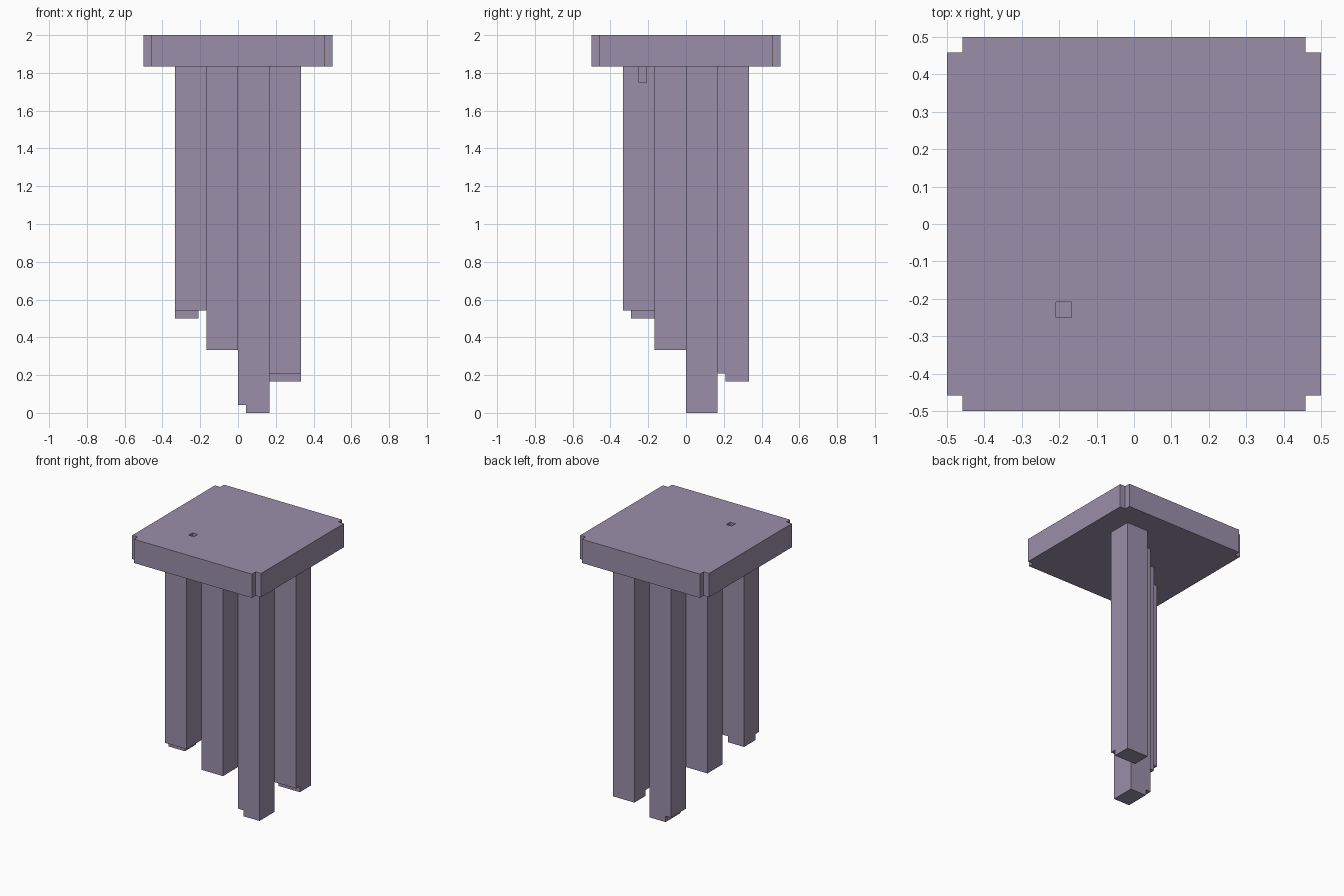
import bpy, bmesh

if "Cube" in bpy.data.objects:
    bpy.data.objects.remove(bpy.data.objects["Cube"])

U = 1 / 24  # block unit: every part sits on this grid

mauve = bpy.data.materials.new("dusty mauve")
mauve.diffuse_color = (0.328, 0.275, 0.402, 1)
mauve.use_nodes = True
mauve.node_tree.nodes["Principled BSDF"].inputs["Base Color"].default_value = mauve.diffuse_color


def prism(name, outline, z0, z1):
    """Extrude an outline (in block units) from z0 to z1."""
    bm = bmesh.new()
    base = bm.faces.new([bm.verts.new((x * U, y * U, z0 * U)) for x, y in outline])
    top = bmesh.ops.extrude_face_region(bm, geom=[base])["geom"]
    verts = [v for v in top if isinstance(v, bmesh.types.BMVert)]
    bmesh.ops.translate(bm, verts=verts, vec=(0, 0, (z1 - z0) * U))
    bmesh.ops.recalc_face_normals(bm, faces=bm.faces)
    mesh = bpy.data.meshes.new(name)
    bm.to_mesh(mesh)
    bm.free()
    mesh.materials.append(mauve)
    ob = bpy.data.objects.new(name, mesh)
    bpy.context.collection.objects.link(ob)
    return ob


def box(name, x0, x1, y0, y1, z0, z1):
    return prism(name, [(x0, y0), (x1, y0), (x1, y1), (x0, y1)], z0, z1)


def cut(ob, *bounds):
    """Subtract a box from an object and discard the cutter."""
    cutter = box("cutter", *bounds)
    mod = ob.modifiers.new("notch", "BOOLEAN")
    mod.operation, mod.solver, mod.object = "DIFFERENCE", "EXACT", cutter
    bpy.context.view_layer.objects.active = ob
    bpy.ops.object.modifier_apply(modifier=mod.name)
    bpy.data.objects.remove(cutter)


# Slab with a one-block notch in each corner and a small hole
quarter = [(12, -11), (12, 11), (11, 11), (11, 12)]
outline = quarter + [(-11, 12), (-11, 11), (-12, 11), (-12, -11),
                     (-11, -11), (-11, -12), (11, -12), (11, -11)]
slab = prism("slab", outline, 44, 48)
cut(slab, -5, -4, -6, -5, 40, 50)

# Four square pillars stepping along the diagonal, each with its own length
legs = []
for i, bottom in enumerate((12, 8, 0, 4)):
    a = -8 + 4 * i
    legs.append(box(f"pillar_{i + 1}", a, a + 4, a, a + 4, bottom, 44))

# Chipped pillar feet
cut(legs[0], -5, -3, -9, -3, 11, 13)
cut(legs[0], -9, -3, -9, -7, 11, 13)
cut(legs[2], -1, 1, -1, 5, -1, 1)
cut(legs[3], 3, 9, 3, 5, 3, 5)

# Hole carries on into the shortest pillar
cut(legs[0], -5, -3, -6, -5, 42, 46)
